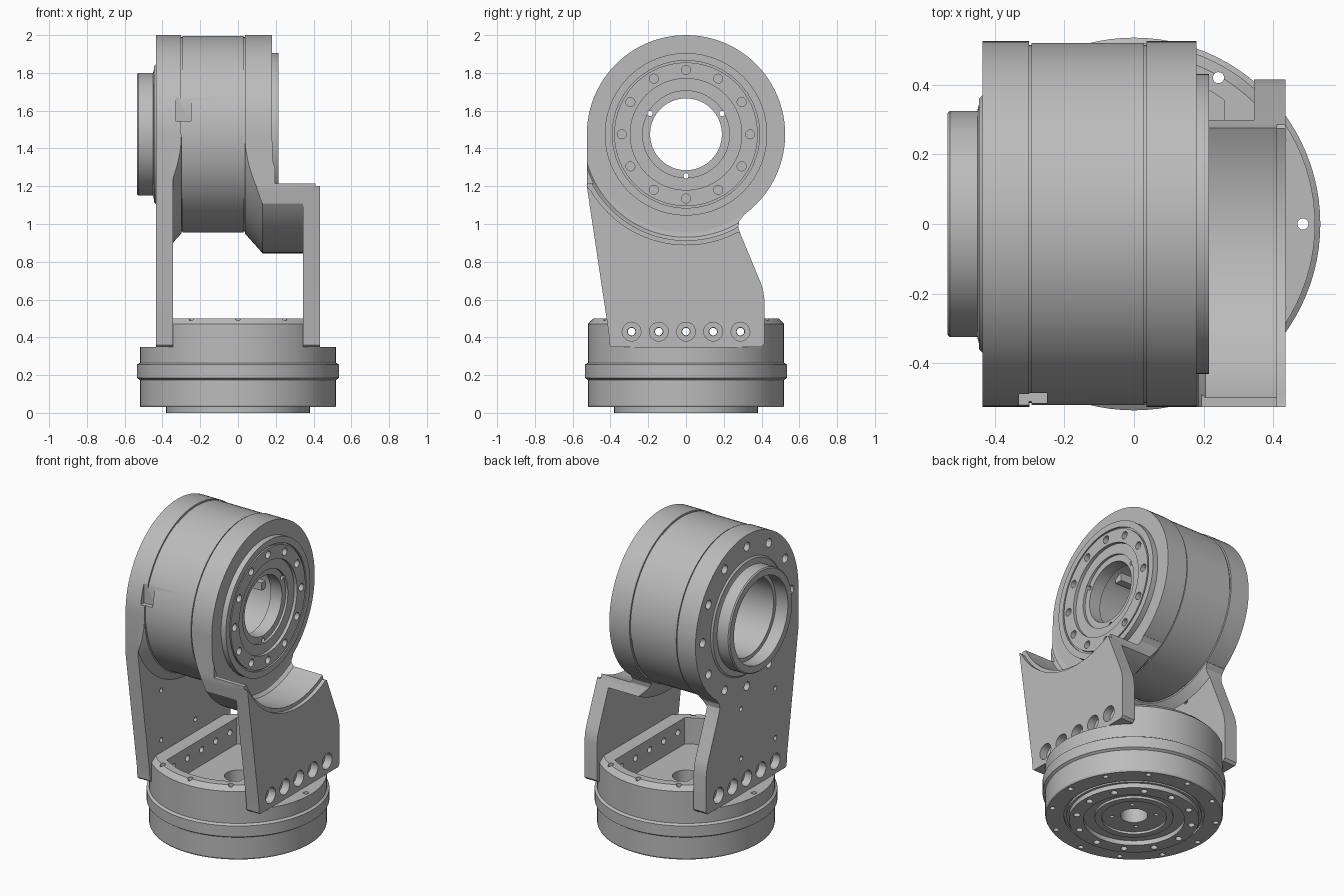
import bpy, bmesh
from math import sin, cos, pi, radians
from mathutils import Matrix, Vector

if "Cube" in bpy.data.objects:
    bpy.data.objects.remove(bpy.data.objects["Cube"])

HEAD_Z = 1.475          # height of the tilted joint axis
SEGS = 96

grey = bpy.data.materials.new("machined_grey")
grey.use_nodes = True
grey.diffuse_color = (0.5, 0.5, 0.5, 1)
grey.node_tree.nodes["Principled BSDF"].inputs["Base Color"].default_value = (0.5, 0.5, 0.5, 1)


def finish(name, bm):
    bmesh.ops.recalc_face_normals(bm, faces=bm.faces)
    mesh = bpy.data.meshes.new(name)
    bm.to_mesh(mesh)
    bm.free()
    mesh.materials.append(grey)
    obj = bpy.data.objects.new(name, mesh)
    bpy.context.collection.objects.link(obj)
    return obj


def along_x(h, r, a):
    return Vector((h, r * cos(a), HEAD_Z + r * sin(a)))


def along_z(h, r, a):
    return Vector((r * cos(a), r * sin(a), h))


def lathe(name, profile, place):
    """Spin a closed (height, radius) profile about an axis."""
    bm = bmesh.new()
    rings = [[bm.verts.new(place(h, r, 2 * pi * i / SEGS)) for h, r in profile]
             for i in range(SEGS)]
    n = len(profile)
    for i in range(SEGS):
        a, b = rings[i], rings[(i + 1) % SEGS]
        for j in range(n):
            k = (j + 1) % n
            bm.faces.new((a[j], b[j], b[k], a[k]))
    return finish(name, bm)


def prism(name, points, start, end, axis):
    """Extrude a flat outline along x (points are y, z) or z (points are x, y)."""
    bm = bmesh.new()
    place = (lambda u, v, h: (h, u, v)) if axis == "x" else (lambda u, v, h: (u, v, h))
    low = [bm.verts.new(place(u, v, start)) for u, v in points]
    high = [bm.verts.new(place(u, v, end)) for u, v in points]
    bm.faces.new(low)
    bm.faces.new(high)
    for i in range(len(points)):
        k = (i + 1) % len(points)
        bm.faces.new((low[i], low[k], high[k], high[i]))
    return finish(name, bm)


def drills(centres, radius, length, axis):
    """Row of separate cylinders used as drill bits."""
    bm = bmesh.new()
    turn = Matrix.Rotation(pi / 2, 4, "Y") if axis == "x" else Matrix()
    for c in centres:
        bmesh.ops.create_cone(bm, cap_ends=True, segments=20, radius1=radius, radius2=radius,
                              depth=length, matrix=Matrix.Translation(c) @ turn)
    return finish("drill_helper", bm)


def blocks(name, boxes):
    bm = bmesh.new()
    for centre, size in boxes:
        bmesh.ops.create_cube(bm, size=1, matrix=Matrix.Translation(centre)
                              @ Matrix.Diagonal((*size, 1)))
    return finish(name, bm)


def combine(obj, tool, operation="DIFFERENCE"):
    mod = obj.modifiers.new("cut", "BOOLEAN")
    mod.operation, mod.solver, mod.object = operation, "EXACT", tool
    bpy.context.view_layer.objects.active = obj
    bpy.ops.object.modifier_apply(modifier=mod.name)
    bpy.data.objects.remove(tool)


def circle(place, h, r, count, first=0):
    return [place(h, r, radians(first) + 2 * pi * i / count) for i in range(count)]


def arc(r, first, last, count=30):
    out = []
    for i in range(count + 1):
        a = radians(first + (last - first) * i / count)
        out.append((r * cos(a), HEAD_Z + r * sin(a)))
    return out


bolt_y = [-0.288, -0.144, 0, 0.144, 0.288]

# Base: stepped round housing with a raised rim
base = lathe("base_housing", [
    (0.33, 0.08), (0.03, 0.08), (0.03, 0.19), (0.015, 0.19), (0.015, 0.23), (0.03, 0.23),
    (0.03, 0.295), (0, 0.295), (0, 0.38), (0.03, 0.38), (0.03, 0.395), (0.045, 0.395),
    (0.045, 0.41), (0.03, 0.41), (0.03, 0.515), (0.04, 0.52), (0.175, 0.52), (0.185, 0.535),
    (0.255, 0.535), (0.265, 0.52), (0.47, 0.52), (0.5, 0.49), (0.5, 0.08)], along_z)
combine(base, blocks("side_cutter", [((s * 0.545, 0, 0.55), (0.4, 1.4, 0.4)) for s in (-1, 1)]))
pocket = [(0.44 * cos(radians(a)), 0.44 * sin(radians(a)))
          for s in (54, 234) for a in range(s, s + 73, 4)]
combine(base, prism("pocket_cutter", pocket, 0.33, 0.6, "z"))
combine(base, drills(circle(along_z, 0.25, 0.485, 12), 0.016, 0.8, "z"))
combine(base, drills(circle(along_z, 0, 0.34, 12), 0.02, 0.06, "z"))
combine(base, drills(circle(along_z, 0.03, 0.13, 4, 45), 0.012, 0.06, "z"))
combine(base, drills([(0, y, 0.43) for y in bolt_y], 0.02, 1.2, "x"))

# Head: drum with grooves, left collar, right flange and a through bore
head = lathe("joint_head", [
    (-0.535, 0.275), (-0.535, 0.318), (-0.528, 0.325), (-0.45, 0.325), (-0.445, 0.345),
    (-0.445, 0.36), (-0.435, 0.37), (-0.435, 0.525), (-0.302, 0.525), (-0.302, 0.514),
    (-0.294, 0.514), (-0.294, 0.52), (0.028, 0.52), (0.028, 0.514), (0.036, 0.514),
    (0.036, 0.525), (0.18, 0.525), (0.18, 0.43), (0.215, 0.43), (0.215, 0.39), (0.203, 0.39),
    (0.203, 0.38), (0.215, 0.38), (0.215, 0.295), (0.195, 0.295), (0.195, 0.23), (0.18, 0.23),
    (0.18, 0.19), (0.1, 0.19), (0.1, 0.25), (-0.45, 0.25), (-0.45, 0.275)], along_x)
combine(head, drills(circle(along_x, 0.2, 0.34, 12), 0.024, 0.12, "x"))
combine(head, drills(circle(along_x, -0.435, 0.45, 12), 0.028, 0.08, "x"))
combine(head, drills(circle(along_x, 0.14, 0.22, 3, 30), 0.014, 0.2, "x"))
combine(head, blocks("notch_cutter", [((-0.29, -0.53, 1.607), (0.08, 0.09, 0.125))]))

# Small lugs inside the bore
blocks("bore_lugs", [(along_x(-0.05, 0.235, a), (0.14, 0.05, 0.05))
                     for a in (0, 2 * pi / 3, 4 * pi / 3)])

# Side outline shared by both arms, from the front edge round to the rear neck
outline = [(-0.525, 1.2), (-0.41, 0.43), (-0.405, 0.36), (-0.395, 0.35), (0.4, 0.35),
           (0.415, 0.365), (0.415, 0.6), (0.408, 0.65), (0.395, 0.69), (0.285, 0.955),
           (0.276, 0.985), (0.282, 1.015), (0.305, 1.045)]
full_outline = [(-0.525, HEAD_Z)] + outline + [(0, HEAD_Z)]

# Left arm plate, blended into the drum by a cone
left_arm = prism("left_arm", [(-0.525, HEAD_Z)] + outline + arc(0.505, -54, -180),
                 -0.435, -0.345, "x")
left_blend = lathe("left_arm_blend", [(-0.4, 0.5), (-0.4, 0.575), (-0.345, 0.575),
                                      (-0.3, 0.525), (-0.3, 0.5)], along_x)
combine(left_blend, prism("clip", full_outline, -0.6, 0, "x"), "INTERSECT")
combine(left_arm, drills([(-0.39, y, z) for y in (-0.29, 0.06) for z in (0.58, 0.9)],
                         0.015, 0.3, "x"))

# Right arm plate with a concave top, and the saddle that carries the drum
right_arm = prism("right_arm", outline[:-3] + arc(0.585, -62, -149), 0.345, 0.435, "x")
saddle = lathe("right_saddle", [(0.036, 0.5), (0.036, 0.525), (0.13, 0.63), (0.35, 0.63),
                                (0.41, 0.6), (0.41, 0.562), (0.205, 0.562), (0.185, 0.545),
                                (0.18, 0.52), (0.18, 0.5)], along_x)
combine(saddle, prism("clip", full_outline, 0, 0.6, "x"), "INTERSECT")
combine(saddle, blocks("top_cutter", [((0.4, -0.5, 1.315), (0.41, 0.3, 0.2))]))

# Bolt holes with outer counterbores along the foot of each arm
for arm, side in ((left_arm, -1), (right_arm, 1)):
    combine(arm, drills([(side * 0.39, y, 0.43) for y in bolt_y], 0.022, 0.4, "x"))
    combine(arm, drills([(side * 0.435, y, 0.43) for y in bolt_y], 0.05, 0.1, "x"))

# Smooth the round surfaces and keep machined edges sharp
bpy.ops.object.select_all(action="DESELECT")
for obj in bpy.context.collection.objects:
    if obj.type == "MESH" and grey.name in obj.data.materials:
        obj.select_set(True)
        bpy.context.view_layer.objects.active = obj
bpy.ops.object.shade_smooth_by_angle(angle=radians(25))
